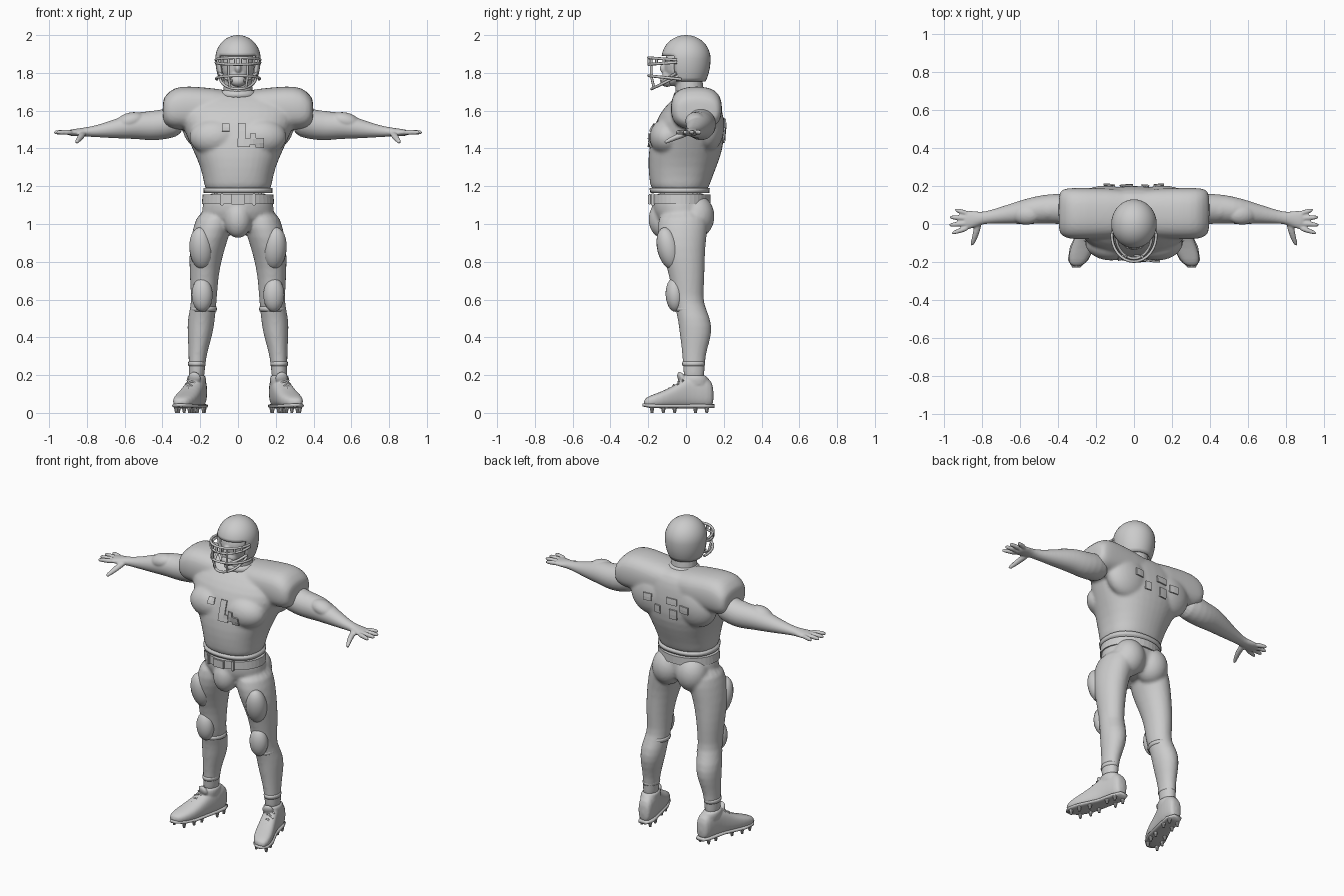
import bpy, bmesh, math
from mathutils import Matrix, Vector, Euler

cube = bpy.data.objects.get("Cube")
if cube:
    bpy.data.objects.remove(cube, do_unlink=True)

grey = bpy.data.materials.new("plain_grey")
grey.use_nodes = True
colour = (0.6, 0.6, 0.6, 1)
grey.diffuse_color = colour
for node in grey.node_tree.nodes:
    if node.type == 'BSDF_PRINCIPLED':
        node.inputs["Base Color"].default_value = colour

# Maps (along, u, v) to xyz for lofts running along each axis
AXES = {'X': lambda t, u, v: (t, u, v),
        'Y': lambda t, u, v: (u, t, v),
        'Z': lambda t, u, v: (u, v, t)}


def loft(bm, axis, sections, power=2.0, sides=20):
    """Skin rounded rings given as (along, u, v, radius_u, radius_v)."""
    place, rings = AXES[axis], []
    for t, u, v, a, b in sections:
        ring = []
        for i in range(sides):
            ang = math.tau * i / sides
            c, s = math.cos(ang), math.sin(ang)
            c = math.copysign(abs(c) ** (2 / power), c)
            s = math.copysign(abs(s) ** (2 / power), s)
            ring.append(bm.verts.new(place(t, u + a * c, v + b * s)))
        rings.append(ring)
    for low, high in zip(rings, rings[1:]):
        for i in range(sides):
            j = (i + 1) % sides
            bm.faces.new((low[i], low[j], high[j], high[i]))
    bm.faces.new(rings[0])
    bm.faces.new(rings[-1])


def blob(bm, centre, radii, tilt=(0, 0, 0)):
    matrix = Matrix.LocRotScale(Vector(centre), Euler(tilt), Vector(radii))
    bmesh.ops.create_uvsphere(bm, u_segments=20, v_segments=12, radius=1, matrix=matrix)


def block(bm, centre, size):
    matrix = Matrix.LocRotScale(Vector(centre), None, Vector(size))
    bmesh.ops.create_cube(bm, size=1, matrix=matrix)


def finish(name, bm, mirror=False, voxel=0, subdivide=0, smooth=True):
    """Turn a bmesh into an object; a voxel size fuses its parts into one skin."""
    bmesh.ops.recalc_face_normals(bm, faces=bm.faces[:])
    mesh = bpy.data.meshes.new(name)
    bm.to_mesh(mesh)
    bm.free()
    mesh.materials.append(grey)
    for face in mesh.polygons:
        face.use_smooth = smooth
    obj = bpy.data.objects.new(name, mesh)
    bpy.context.collection.objects.link(obj)
    if subdivide:
        obj.modifiers.new("round", 'SUBSURF').levels = subdivide
        obj.modifiers["round"].render_levels = subdivide
    if mirror:
        obj.modifiers.new("mirror", 'MIRROR').use_mirror_merge = False
    if voxel:
        remesh = obj.modifiers.new("fuse", 'REMESH')
        remesh.mode, remesh.voxel_size = 'VOXEL', voxel
        remesh.use_smooth_shade = True
        relax = obj.modifiers.new("relax", 'SMOOTH')
        relax.factor, relax.iterations = 0.5, 4
    return obj


def bar(name, points, radius, mirror=False):
    """Round wire through the points."""
    curve = bpy.data.curves.new(name, 'CURVE')
    curve.dimensions = '3D'
    curve.bevel_depth, curve.bevel_resolution = radius, 2
    curve.use_fill_caps = True
    spline = curve.splines.new('POLY')
    spline.points.add(len(points) - 1)
    for target, p in zip(spline.points, points):
        target.co = (*p, 1)
    spline.use_smooth = True
    curve.materials.append(grey)
    obj = bpy.data.objects.new(name, curve)
    bpy.context.collection.objects.link(obj)
    if mirror:
        obj.modifiers.new("mirror", 'MIRROR').use_mirror_merge = False


# Jersey: tapered trunk, wide shoulder pads and chest muscles
bm = bmesh.new()
loft(bm, 'Z', [(1.17, 0, -.03, .178, .15), (1.2, 0, -.035, .178, .157), (1.3, 0, -.02, .198, .183),
               (1.4, 0, 0, .245, .2), (1.5, 0, .015, .29, .19), (1.58, 0, .025, .32, .172),
               (1.65, 0, .05, .3, .135), (1.71, 0, .06, .2, .08)], 2.3)
loft(bm, 'X', [(-.05, .06, 1.6, .12, .1), (.14, .055, 1.605, .135, .115), (.26, .055, 1.615, .137, .117),
               (.34, .055, 1.61, .137, .115), (.38, .06, 1.6, .125, .085), (.4, .06, 1.6, .1, .06)], 2.6)
blob(bm, (.12, -.1, 1.46), (.14, .095, .1))
blob(bm, (.15, .12, 1.52), (.15, .085, .14))
jersey = finish("jersey", bm, mirror=True, voxel=.01, subdivide=1)

# Jersey collar and hem
bm = bmesh.new()
loft(bm, 'Z', [(1.655, 0, .02, .115, .1), (1.7, 0, .025, .1, .088), (1.715, 0, .03, .085, .075)])
finish("collar", bm, subdivide=1)
bm = bmesh.new()
loft(bm, 'Z', [(1.165, 0, -.032, .182, .156), (1.19, 0, -.034, .184, .16)], 2.3, 32)
finish("jersey_hem", bm)

# Trousers, calves and pads
bm = bmesh.new()
loft(bm, 'Z', [(1.18, 0, -.03, .176, .147), (1.1, 0, -.03, .19, .153), (1.03, 0, -.02, .2, .15),
               (.96, 0, -.01, .13, .1)])
loft(bm, 'Z', [(1.08, .11, -.01, .1, .13), (.98, .135, -.02, .104, .138), (.88, .163, -.02, .096, .122),
               (.76, .178, .002, .08, .098), (.66, .18, .008, .072, .088), (.58, .18, .012, .067, .078),
               (.5, .195, .045, .074, .088), (.42, .2, .052, .068, .087), (.34, .21, .045, .053, .068),
               (.26, .218, .04, .043, .057), (.14, .22, .045, .043, .057)])
blob(bm, (0, -.125, 1.025), (.075, .075, .1))
blob(bm, (.085, .055, 1.04), (.1, .098, .115))
finish("trousers_and_legs", bm, mirror=True, voxel=.01, subdivide=1)

for name, centre, radii, tilt in [
        ("thigh_pads", (.195, -.092, .87), (.063, .06, .115), (.25, 0, .3)),
        ("knee_pads", (.19, -.06, .625), (.056, .048, .09), (.05, 0, .15))]:
    bm = bmesh.new()
    blob(bm, centre, radii, tilt)
    finish(name, bm, mirror=True)

# Trouser and sock cuffs
for name, z, x, y, a, b in [("trouser_cuffs", .55, .183, .022, .072, .082),
                            ("sock_cuffs", .26, .218, .04, .047, .061)]:
    bm = bmesh.new()
    loft(bm, 'Z', [(z - .012, x, y, a * .96, b * .96), (z, x, y, a, b), (z + .012, x, y, a * .96, b * .96)])
    finish(name, bm, mirror=True)

# Belt with buckle and loops
bm = bmesh.new()
loft(bm, 'Z', [(1.105, 0, -.03, .192, .16), (1.155, 0, -.03, .187, .16)], 2, 40)
finish("belt", bm, smooth=False)
bm = bmesh.new()
block(bm, (0, -.193, 1.13), (.075, .016, .055))
for side in (-1, 1):
    block(bm, (side * .085, -.176, 1.13), (.018, .02, .065))
bmesh.ops.bevel(bm, geom=bm.edges[:], offset=.004, segments=2, affect='EDGES')
finish("buckle_and_loops", bm, smooth=False)

# Bare arms with hands
bm = bmesh.new()
loft(bm, 'X', [(.28, .07, 1.55, .075, .08), (.38, .08, 1.53, .083, .083), (.46, .08, 1.518, .077, .078),
               (.53, .072, 1.522, .073, .073), (.6, .062, 1.513, .063, .062), (.68, .05, 1.5, .048, .045),
               (.76, .037, 1.49, .035, .03), (.81, .03, 1.487, .032, .024), (.86, .022, 1.484, .05, .02),
               (.905, .018, 1.483, .052, .016)])
blob(bm, (.45, .075, 1.55), (.085, .06, .05), (0, .1, 0))
blob(bm, (.57, .05, 1.545), (.08, .055, .045), (0, .25, 0))
for root, tip, reach in [(.054, .076, .95), (.03, .036, .98), (.004, -.006, .982), (-.02, -.05, .967)]:
    loft(bm, 'X', [(.87, root, 1.484, .016, .016), ((.87 + reach) / 2, (root + tip) / 2, 1.487, .014, .015),
                   (reach, tip, 1.484, .011, .012)], sides=10)
loft(bm, 'Y', [(.02, .82, 1.482, .022, .016), (-.04, .83, 1.465, .02, .018),
               (-.085, .845, 1.445, .015, .015), (-.118, .858, 1.43, .011, .011)], sides=10)
finish("arms_and_hands", bm, mirror=True, voxel=.006, subdivide=1)

# Boots with ankle collars
bm = bmesh.new()
loft(bm, 'Y', [(.148, .205, .09, .032, .05), (.12, .208, .11, .047, .085), (.05, .216, .115, .052, .09),
               (0, .23, .108, .053, .082), (-.06, .25, .086, .058, .06), (-.13, .274, .07, .064, .043),
               (-.19, .295, .06, .054, .032), (-.225, .305, .055, .028, .018)], 2.6)
loft(bm, 'Z', [(.12, .22, .045, .05, .08), (.18, .22, .045, .052, .075), (.205, .22, .04, .05, .068)])
blob(bm, (.23, -.025, .185), (.035, .018, .035), (.4, 0, .3))
finish("boots", bm, mirror=True, voxel=.006, subdivide=1)

# Boot laces and soles
for row in range(4):
    y, x, z = -.015 - .025 * row, .235 + .009 * row, .186 - .019 * row
    bar("lace", [(x - .036, y + .008, z - .018), (x, y, z), (x + .036, y - .002, z - .018)], .005, True)
bm = bmesh.new()
loft(bm, 'Y', [(.15, .205, .036, .03, .01), (.1, .208, .036, .05, .012), (0, .23, .036, .05, .012),
               (-.12, .272, .036, .066, .012), (-.19, .295, .038, .054, .012), (-.23, .305, .042, .02, .008)], 3)
finish("soles", bm, mirror=True)

# Studs under the soles
bm = bmesh.new()
for y, x, spread in [(.11, .208, .03), (.05, .215, .032), (-.06, .25, .035), (-.12, .272, .043), (-.18, .292, .035)]:
    for side in (-1, 1):
        bmesh.ops.create_cone(bm, cap_ends=True, segments=10, radius1=.007, radius2=.013, depth=.03,
                              matrix=Matrix.Translation((x + side * spread, y, .015)))
finish("studs", bm, mirror=True, smooth=False)

# Neck, head and facial features
bm = bmesh.new()
loft(bm, 'Z', [(1.6, 0, .03, .1, .09), (1.7, 0, .02, .078, .075), (1.82, 0, .01, .07, .07)])
blob(bm, (0, -.02, 1.84), (.088, .095, .115))
blob(bm, (0, -.075, 1.775), (.05, .05, .045))
blob(bm, (0, -.115, 1.825), (.017, .025, .028))
blob(bm, (0, -.1, 1.79), (.032, .025, .012))
finish("head_and_neck", bm, voxel=.006)
bm = bmesh.new()
blob(bm, (0, -.1, 1.758), (.042, .037, .032))
finish("chin_cup", bm)

# Open-faced helmet shell
bm = bmesh.new()
bmesh.ops.create_uvsphere(bm, u_segments=36, v_segments=24, radius=1)
for v in bm.verts:
    v.co.x *= .12
    v.co.y *= .13
    v.co.z = 1.875 + v.co.z * (.125 if v.co.z > 0 else .2)
opening = []
for face in bm.faces:
    c = face.calc_center_median()
    from_front = abs(math.atan2(c.x, -c.y))
    if c.z < 1.755 or (c.z < 1.885 and from_front < math.radians(58)):
        opening.append(face)
bmesh.ops.delete(bm, geom=opening, context='FACES')
helmet = finish("helmet", bm)
shell = helmet.modifiers.new("shell", 'SOLIDIFY')
shell.thickness = .014

# Face guard: curved bars, uprights, short ties and chin straps
def guard_point(ang, z, rx=.117, ry=.138, rise=0):
    return (rx * math.sin(ang), -.06 - ry * math.cos(ang), z + rise * (1 - math.cos(ang)))

for z, rx, rise, sweep in [(1.88, .117, -.01, 95), (1.845, .117, .01, 95),
                           (1.785, .115, -.015, 105), (1.715, .095, .06, 100)]:
    steps = [math.radians(sweep) * k / 8 for k in range(-8, 9)]
    bar("guard_bar", [guard_point(a, z, rx, .138 if z > 1.75 else .122, rise) for a in steps], .0075)
bar("guard_upright", [guard_point(.45, 1.88), guard_point(.45, 1.785),
                      guard_point(.45, 1.722, .095, .122)], .007, True)
for ang in (.12, .8, 1.15):
    bar("guard_tie", [guard_point(ang, 1.88), guard_point(ang, 1.845)], .007, True)
bar("chin_strap", [(.03, -.125, 1.755), (.07, -.09, 1.775), (.1, -.05, 1.8)], .008, True)

# Thin patches hugging the chest and back
for name, start, patches in [
        ("chest_patch", -.3, [(-.065, 1.51, .04, .04), (.02, 1.49, .04, .085), (.03, 1.43, .065, .045),
                              (.08, 1.45, .03, .06), (.115, 1.43, .045, .05)]),
        ("back_patch", .35, [(-.13, 1.51, .06, .045), (-.04, 1.54, .07, .04), (-.05, 1.46, .05, .06),
                             (.06, 1.47, .04, .05), (.13, 1.53, .055, .045)])]:
    for x, z, width, height in patches:
        bm = bmesh.new()
        bmesh.ops.create_grid(bm, x_segments=2, y_segments=2, size=.5, matrix=Matrix.LocRotScale(
            Vector((x, start, z)), Euler((math.pi / 2, 0, 0)), Vector((width, height, 1))))
        patch = finish(name, bm, smooth=False)
        wrap = patch.modifiers.new("hug", 'SHRINKWRAP')
        wrap.target, wrap.wrap_method, wrap.offset = jersey, 'PROJECT', .008
        wrap.use_project_y = True
        wrap.use_negative_direction = wrap.use_positive_direction = True
        edge = patch.modifiers.new("thickness", 'SOLIDIFY')
        edge.thickness, edge.offset = .008, 0
